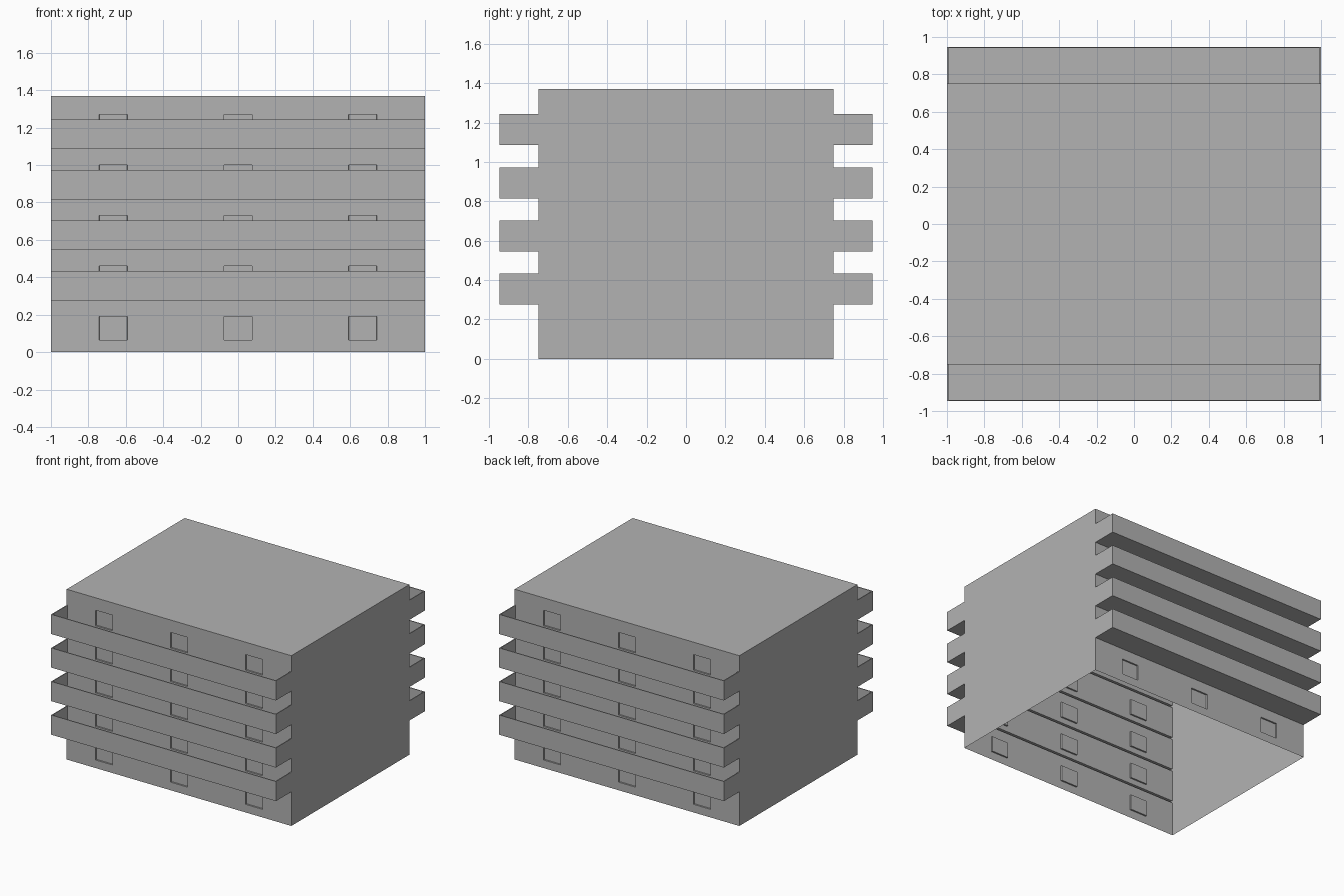
import bpy, bmesh, math

cube = bpy.data.objects.get("Cube")
if cube:
    bpy.data.objects.remove(cube, do_unlink=True)

HALF_W, WALL_Y, BALCONY_Y, TOP = 1.0, 0.75, 0.947, 1.37
STOREYS, STEP, FIRST = 5, 0.27, 0.275
SLAB, RIM, PARAPET = 0.016, 0.007, 0.158
WIN_W, WIN_LOW, WIN_HIGH, RECESS = 0.15, 0.065, 0.19, 0.012

grey = bpy.data.materials.new("concrete grey")
grey.use_nodes = True
colour = (0.45, 0.45, 0.45, 1)
grey.diffuse_color = colour
grey.node_tree.nodes["Principled BSDF"].inputs["Base Color"].default_value = colour


def face(bm, points):
    return bm.faces.new([bm.verts.new(p) for p in points])


def finish(bm, name, turn=0.0):
    mesh = bpy.data.meshes.new(name)
    bm.to_mesh(mesh)
    bm.free()
    mesh.materials.append(grey)
    obj = bpy.data.objects.new(name, mesh)
    obj.rotation_euler.z = turn
    bpy.context.collection.objects.link(obj)


def shell():
    # roof and the two plain side walls, open underneath
    bm = bmesh.new()
    w, y = HALF_W, WALL_Y
    face(bm, [(-w, -y, TOP), (w, -y, TOP), (w, y, TOP), (-w, y, TOP)])
    face(bm, [(w, -y, 0), (w, y, 0), (w, y, TOP), (w, -y, TOP)])
    face(bm, [(-w, y, 0), (-w, -y, 0), (-w, -y, TOP), (-w, y, TOP)])
    bmesh.ops.remove_doubles(bm, verts=bm.verts, dist=0.0001)
    finish(bm, "roof_and_side_walls")


def facade(name, turn):
    # one wall strip per storey, with three recessed windows in each
    bm = bmesh.new()
    xs = [-HALF_W]
    for centre in (-0.667, 0, 0.667):
        xs += [centre - WIN_W / 2, centre + WIN_W / 2]
    xs.append(HALF_W)
    windows = []
    for i in range(STOREYS):
        base = i * STEP
        low = FIRST + base - STEP + SLAB if i else 0
        high = FIRST + base if i < STOREYS - 1 else TOP
        zs = [low, base + WIN_LOW, base + WIN_HIGH, high]
        for row in range(3):
            for col in range(len(xs) - 1):
                x0, x1, z0, z1 = xs[col], xs[col + 1], zs[row], zs[row + 1]
                cell = face(bm, [(x, -WALL_Y, z) for x, z in
                                 ((x0, z0), (x1, z0), (x1, z1), (x0, z1))])
                if row == 1 and col % 2:
                    windows.append(cell)
    bmesh.ops.remove_doubles(bm, verts=bm.verts, dist=0.0001)
    bm.normal_update()
    bmesh.ops.inset_individual(bm, faces=windows, thickness=0.0005, depth=-RECESS)
    finish(bm, name, turn)


def balcony(name, z, turn):
    # hollow slab and parapet, swept round three sides
    bm = bmesh.new()
    w, v = HALF_W, HALF_W - RIM
    y, yi = -BALCONY_Y, -BALCONY_Y + RIM
    outer = [(-w, -WALL_Y), (-w, y), (w, y), (w, -WALL_Y)]
    inner = [(-v, -WALL_Y), (-v, yi), (v, yi), (v, -WALL_Y)]
    rings = [(outer, z), (outer, z + PARAPET), (inner, z + PARAPET), (inner, z + SLAB)]
    for (a, za), (b, zb) in zip(rings, rings[1:]):
        for k in range(3):
            face(bm, [(*a[k], za), (*a[k + 1], za), (*b[k + 1], zb), (*b[k], zb)])
    face(bm, [(*p, z) for p in reversed(outer)])
    face(bm, [(*p, z + SLAB) for p in inner])
    bmesh.ops.remove_doubles(bm, verts=bm.verts, dist=0.0001)
    finish(bm, name, turn)


shell()
for side, turn in (("front", 0.0), ("back", math.pi)):
    facade(f"{side}_wall", turn)
    for level in range(STOREYS - 1):
        balcony(f"{side}_balcony_{level + 1}", FIRST + level * STEP, turn)
